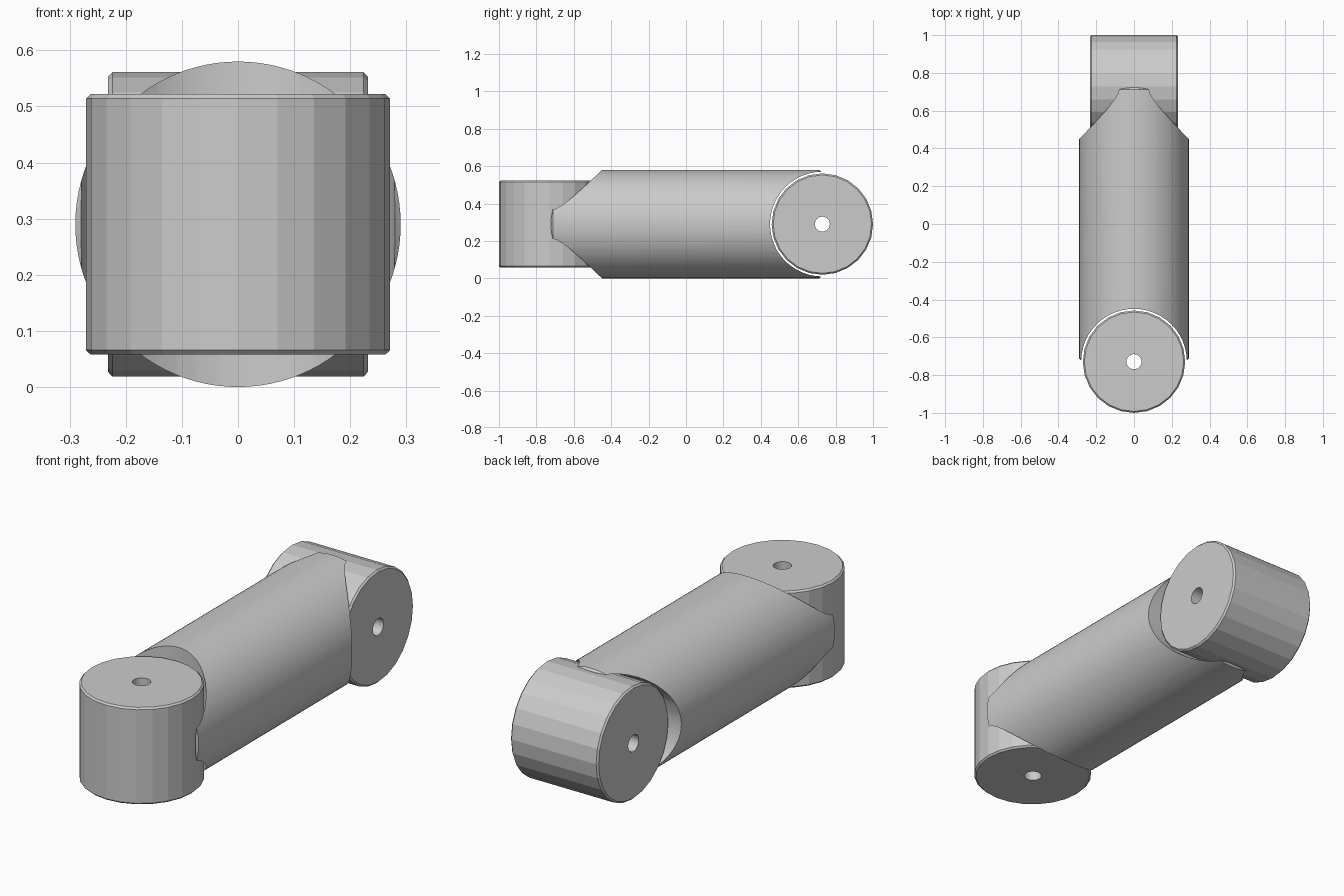
import bpy
from math import pi

if "Cube" in bpy.data.objects:
    bpy.data.objects.remove(bpy.data.objects["Cube"])

R_TUBE, R_HUB, R_GAP, R_PIN = 0.29, 0.271, 0.28, 0.04
MID_Z, HUB_Y, HUB_LEN = 0.29, 0.729, 0.464


def cylinder(name, r, length, loc, rot, sides, chamfer=0):
    bpy.ops.mesh.primitive_cylinder_add(vertices=sides, radius=r, depth=length,
                                        location=loc, rotation=rot)
    ob = bpy.context.object
    ob.name = name
    if chamfer:
        bev = ob.modifiers.new("rim", 'BEVEL')
        bev.width = chamfer
        bev.limit_method = 'ANGLE'
        bev.angle_limit = 0.8
        bpy.ops.object.modifier_apply(modifier=bev.name)
    return ob


def cut(target, cutter):
    bpy.context.view_layer.objects.active = target
    mod = target.modifiers.new("cut", 'BOOLEAN')
    mod.operation = 'DIFFERENCE'
    mod.solver = 'EXACT'
    mod.object = cutter
    bpy.ops.object.modifier_apply(modifier=mod.name)
    bpy.data.objects.remove(cutter, do_unlink=True)


# Round link bar along y
bar = cylinder("link_bar", R_TUBE, 1.452, (0, 0, MID_Z), (pi / 2, 0, 0), 96, 0.014)

# Knuckles: front one pivots about z, back one about x
for name, y, rot in (("front_knuckle", -HUB_Y, (0, 0, 0)),
                     ("back_knuckle", HUB_Y, (0, pi / 2, 0))):
    loc = (0, y, MID_Z)
    # Clearance pocket in the bar
    cut(bar, cylinder("pocket_cutter", R_GAP, 1, loc, rot, 48))
    # Knuckle drum with pin hole
    hub = cylinder(name, R_HUB, HUB_LEN, loc, rot, 24, 0.008)
    cut(hub, cylinder("pin_cutter", R_PIN, 1, loc, rot, 24))

# Smooth bar, faceted knuckles
bpy.ops.object.select_all(action='DESELECT')
bar.select_set(True)
bpy.context.view_layer.objects.active = bar
bpy.ops.object.shade_smooth_by_angle(angle=0.5)
